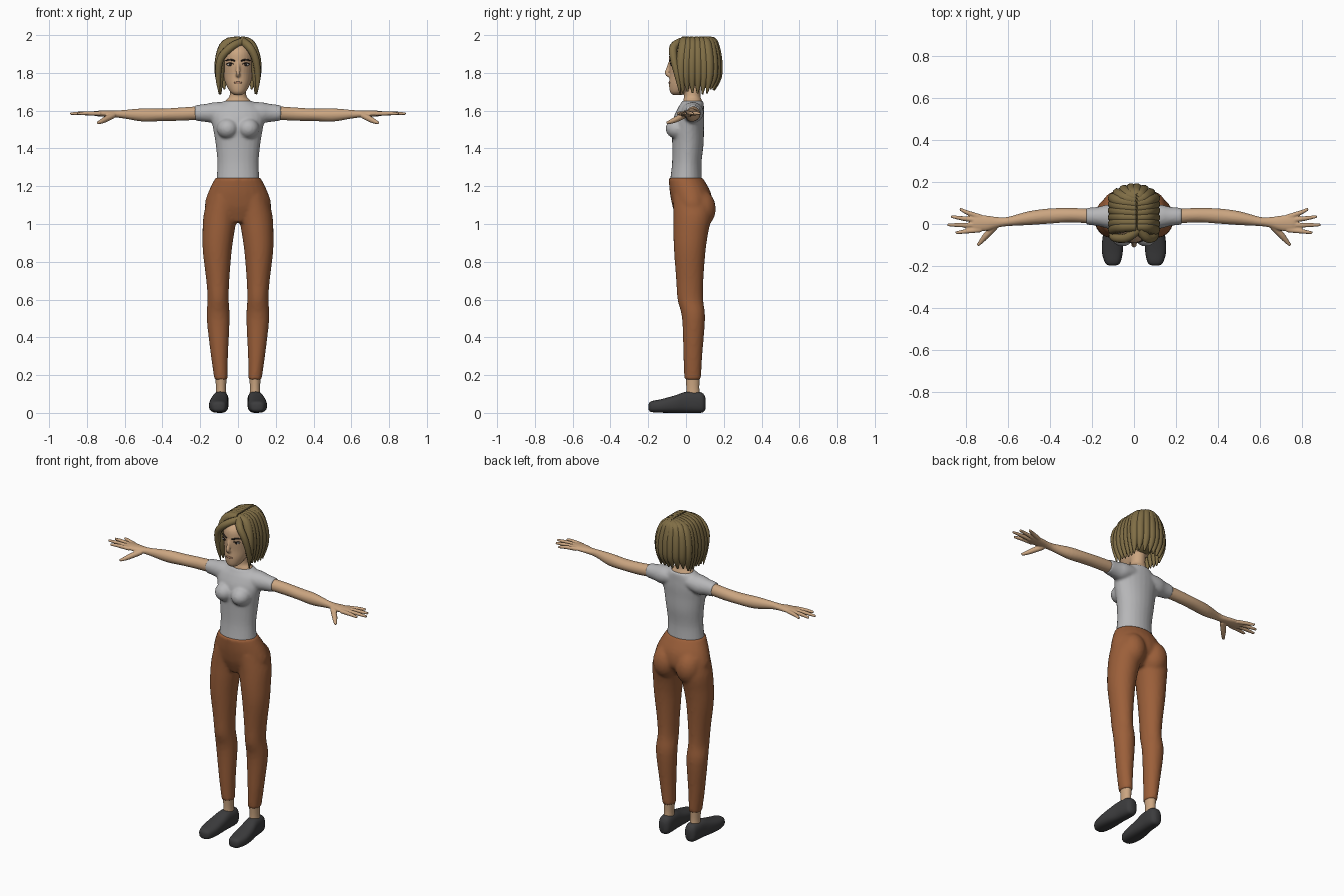
import bpy, bmesh, math, random
from mathutils import Vector, Matrix

random.seed(4)
if "Cube" in bpy.data.objects:
    bpy.data.objects.remove(bpy.data.objects["Cube"])


def material(name, rgb):
    m = bpy.data.materials.new(name)
    m.use_nodes = True
    m.diffuse_color = (*rgb, 1)
    bsdf = next(n for n in m.node_tree.nodes if n.type == 'BSDF_PRINCIPLED')
    bsdf.inputs["Base Color"].default_value = (*rgb, 1)
    bsdf.inputs["Roughness"].default_value = 0.8
    return m


SKIN = material("skin", (.60, .38, .22))
SHIRT = material("grey shirt", (.47, .47, .48))
PANTS = material("rust trousers", (.33, .115, .042))
SHOE = material("dark shoe", (.045, .045, .047))
HAIR = material("dark blonde hair", (.215, .155, .06))
DARK = material("dark brow", (.025, .018, .014))
WHITE = material("eye white", (.6, .58, .55))
LIPS = material("lips", (.45, .23, .14))


def spline(points, sub=4):
    """Catmull-Rom through tuples of any length."""
    pts = [points[0], *points, points[-1]]
    out = []
    for i in range(len(points) - 1):
        for k in range(sub):
            t = k / sub
            out.append([b + .5 * t * (c - a + t * (2*a - 5*b + 4*c - d + t * (3*(b - c) + d - a)))
                        for a, b, c, d in zip(*pts[i:i + 4])])
    return out + [list(points[-1])]


def skin_rings(bm, rings):
    loops = [[bm.verts.new(p) for p in ring] for ring in rings]
    n = len(loops[0])
    for lo, hi in zip(loops, loops[1:]):
        for i in range(n):
            j = (i + 1) % n
            bm.faces.new((lo[i], lo[j], hi[j], hi[i]))
    bm.faces.new(loops[0][::-1])
    bm.faces.new(loops[-1])


def loft(bm, axis, sections, n=24, power=1):
    """Sections: position on axis, centre a, centre b, radius a, radius b."""
    def rounded(v):
        return math.copysign(abs(v) ** power, v)
    rings = []
    for p, a, b, ra, rb in spline(sections):
        ring = []
        for k in range(n):
            t = math.tau * k / n
            u, v = a + ra * rounded(math.cos(t)), b + rb * rounded(math.sin(t))
            ring.append({'x': (p, u, v), 'y': (u, p, v), 'z': (u, v, p)}[axis])
        rings.append(ring)
    skin_rings(bm, rings)


def tube(bm, points, n=10):
    """Points: x, y, z, radius."""
    path = spline(points)
    pos = [Vector(p[:3]) for p in path]
    u = Vector((.31, .2, .93))
    rings = []
    for i, p in enumerate(path):
        t = (pos[min(i + 1, len(pos) - 1)] - pos[max(i - 1, 0)]).normalized()
        u = (u - t * u.dot(t)).normalized()
        v = t.cross(u)
        rings.append([pos[i] + p[3] * (u * math.cos(a) + v * math.sin(a))
                      for a in (math.tau * k / n for k in range(n))])
    skin_rings(bm, rings)


def ball(bm, centre, radii, n=20):
    m = Matrix.Translation(centre) @ Matrix.Diagonal((*radii, 1))
    bmesh.ops.create_uvsphere(bm, u_segments=n, v_segments=n // 2 + 2, radius=1, matrix=m)


def mirror(bm):
    geom = bmesh.ops.duplicate(bm, geom=bm.verts[:] + bm.edges[:] + bm.faces[:])["geom"]
    for v in geom:
        if isinstance(v, bmesh.types.BMVert):
            v.co.x *= -1


def finish(name, bm, mat, voxel=0, smooth=4):
    """Make the object; a voxel size fuses its pieces into one soft surface."""
    bmesh.ops.recalc_face_normals(bm, faces=bm.faces[:])
    mesh = bpy.data.meshes.new(name)
    bm.to_mesh(mesh)
    bm.free()
    ob = bpy.data.objects.new(name, mesh)
    bpy.context.collection.objects.link(ob)
    if voxel:
        r = ob.modifiers.new("fuse", 'REMESH')
        r.mode, r.voxel_size = 'VOXEL', voxel
        s = ob.modifiers.new("soften", 'SMOOTH')
        s.factor, s.iterations = .5, smooth
        fused = ob.evaluated_get(bpy.context.evaluated_depsgraph_get())
        mesh = bpy.data.meshes.new_from_object(fused)
        ob.modifiers.clear()
        ob.data = mesh
    mesh.materials.clear()
    mesh.materials.append(mat)
    mesh.polygons.foreach_set("use_smooth", [True] * len(mesh.polygons))
    if not voxel:
        mesh.set_sharp_from_angle(angle=math.radians(50))
    return ob


# Trousers: two legs and seat, fused with the hips
bm = bmesh.new()
loft(bm, 'z', [(.175, .09, .035, .035, .044), (.3, .098, .036, .045, .05), (.5, .105, .04, .061, .061),
               (.6, .105, .023, .056, .068), (.7, .107, .02, .061, .072), (.85, .11, .02, .076, .083),
               (.95, .104, .025, .084, .092), (1.05, .092, .035, .09, .102), (1.15, .07, .03, .085, .1)])
ball(bm, (.078, .078, 1.08), (.077, .08, .1))
mirror(bm)
loft(bm, 'z', [(1.01, 0, .02, .07, .06), (1.06, 0, .03, .15, .09), (1.1, 0, .033, .176, .106),
               (1.17, 0, .022, .157, .108), (1.245, 0, -.002, .12, .09)])
finish("trousers", bm, PANTS, .01)

# Shirt: sleeves and bust, fused with the torso
bm = bmesh.new()
loft(bm, 'x', [(.04, .03, 1.6, .06, .045), (.12, .035, 1.59, .058, .055),
               (.17, .036, 1.588, .046, .048), (.228, .037, 1.588, .04, .041)])
ball(bm, (.055, -.045, 1.505), (.058, .063, .055))
mirror(bm)
loft(bm, 'z', [(1.225, 0, 0, .115, .085), (1.32, 0, .004, .109, .078), (1.42, 0, .01, .118, .083),
               (1.5, 0, .01, .131, .085), (1.56, 0, .015, .142, .082), (1.61, 0, .025, .132, .07),
               (1.635, 0, .032, .1, .062), (1.652, 0, .035, .074, .056)])
finish("shirt", bm, SHIRT, .008)

# Arms with palms, fingers and thumbs
bm = bmesh.new()
loft(bm, 'x', [(.2, .037, 1.588, .036, .036), (.3, .042, 1.582, .034, .035), (.4, .038, 1.578, .036, .033),
               (.5, .028, 1.577, .033, .035), (.6, .012, 1.581, .022, .023), (.65, .008, 1.582, .025, .018),
               (.7, .004, 1.584, .036, .017), (.75, .004, 1.585, .039, .014), (.77, .004, 1.585, .033, .01)])
for base_y, tip_x, tip_y in ((-.028, .85, -.042), (-.006, .889, -.004), (.016, .872, .036), (.034, .83, .072)):
    tube(bm, [(.73, base_y, 1.584, .012), ((.75 + tip_x) / 2, (base_y + tip_y) / 2, 1.586, .011),
              (tip_x, tip_y, 1.584, .007)])
tube(bm, [(.66, -.01, 1.575, .016), (.7, -.05, 1.555, .016), (.725, -.08, 1.542, .012), (.745, -.102, 1.535, .007)])
mirror(bm)
finish("arms", bm, SKIN, .0045, 2)

# Head, neck and nose
bm = bmesh.new()
loft(bm, 'z', [(1.6, 0, .035, .08, .05), (1.65, 0, .035, .068, .05), (1.68, 0, .033, .044, .043),
               (1.76, 0, .035, .042, .045)])
loft(bm, 'z', [(1.683, 0, -.045, .02, .025), (1.7, 0, -.038, .042, .047), (1.74, 0, -.01, .064, .08),
               (1.79, 0, .02, .079, .107), (1.85, 0, .03, .086, .12), (1.91, 0, .035, .085, .12),
               (1.95, 0, .04, .066, .09), (1.972, 0, .04, .03, .04)], 32)
tube(bm, [(0, -.083, 1.86, .008), (0, -.094, 1.825, .01), (0, -.1, 1.798, .013), (0, -.085, 1.785, .012)])
finish("head", bm, SKIN, .005)

# Eyes, brows and mouth
bm = bmesh.new()
ball(bm, (.042, -.071, 1.843), (.017, .008, .007))
mirror(bm)
finish("eye_whites", bm, WHITE)
bm = bmesh.new()
ball(bm, (.041, -.076, 1.843), (.007, .006, .007))
tube(bm, [(.024, -.084, 1.847, .002), (.042, -.078, 1.852, .003), (.062, -.06, 1.847, .002)])
mirror(bm)
finish("irises_and_lashes", bm, DARK)
bm = bmesh.new()
tube(bm, [(.016, -.087, 1.864, .004), (.045, -.075, 1.87, .005), (.068, -.052, 1.864, .002)])
mirror(bm)
finish("brows", bm, DARK)
bm = bmesh.new()
ball(bm, (0, -.087, 1.748), (.022, .006, .006))
finish("mouth", bm, LIPS)

# Ankles and shoes
bm = bmesh.new()
loft(bm, 'z', [(.08, .09, .038, .03, .038), (.13, .09, .036, .027, .034), (.2, .09, .035, .03, .038)])
mirror(bm)
finish("ankles", bm, SKIN)
bm = bmesh.new()
loft(bm, 'y', [(-.198, .102, .032, .014, .014), (-.185, .102, .033, .036, .028), (-.13, .103, .037, .05, .036),
               (-.06, .1, .046, .049, .046), (0, .094, .056, .043, .056), (.06, .09, .056, .04, .056),
               (.09, .09, .053, .033, .05), (.103, .09, .05, .016, .03)], 24, .75)
mirror(bm)
finish("shoes", bm, SHOE)

# Hair: inner cap and thick tapering locks falling from the parting
bm = bmesh.new()
ball(bm, (0, .06, 1.86), (.1, .115, .12), 24)
finish("hair_cap", bm, HAIR)
bm = bmesh.new()
for side in (-1, 1):
    for i in range(9):
        phi = math.radians(50 + 15.5 * i)
        c, x = math.cos(phi), side * min(1, 1.3 * math.sin(phi))
        end = 1.685 + random.uniform(0, .03)
        tube(bm, [(.012, .045 - .085 * c, 1.968, .026), (x * .062, .05 - .095 * c, 1.95, .03),
                  (x * .094, .05 - .115 * c, 1.87, .028), (x * .098, .05 - .118 * c, 1.78, .023),
                  (x * .092, .05 - .1 * c, end, .004)])
    # Front locks that frame the face
    tube(bm, [(.025, -.025, 1.965, .022), (side * .048 + .012, -.066, 1.937, .022),
              (side * .092, -.065, 1.875, .02), (side * .105, -.045, 1.78, .015), (side * .098, -.03, 1.685, .003)])
finish("hair_locks", bm, HAIR)
